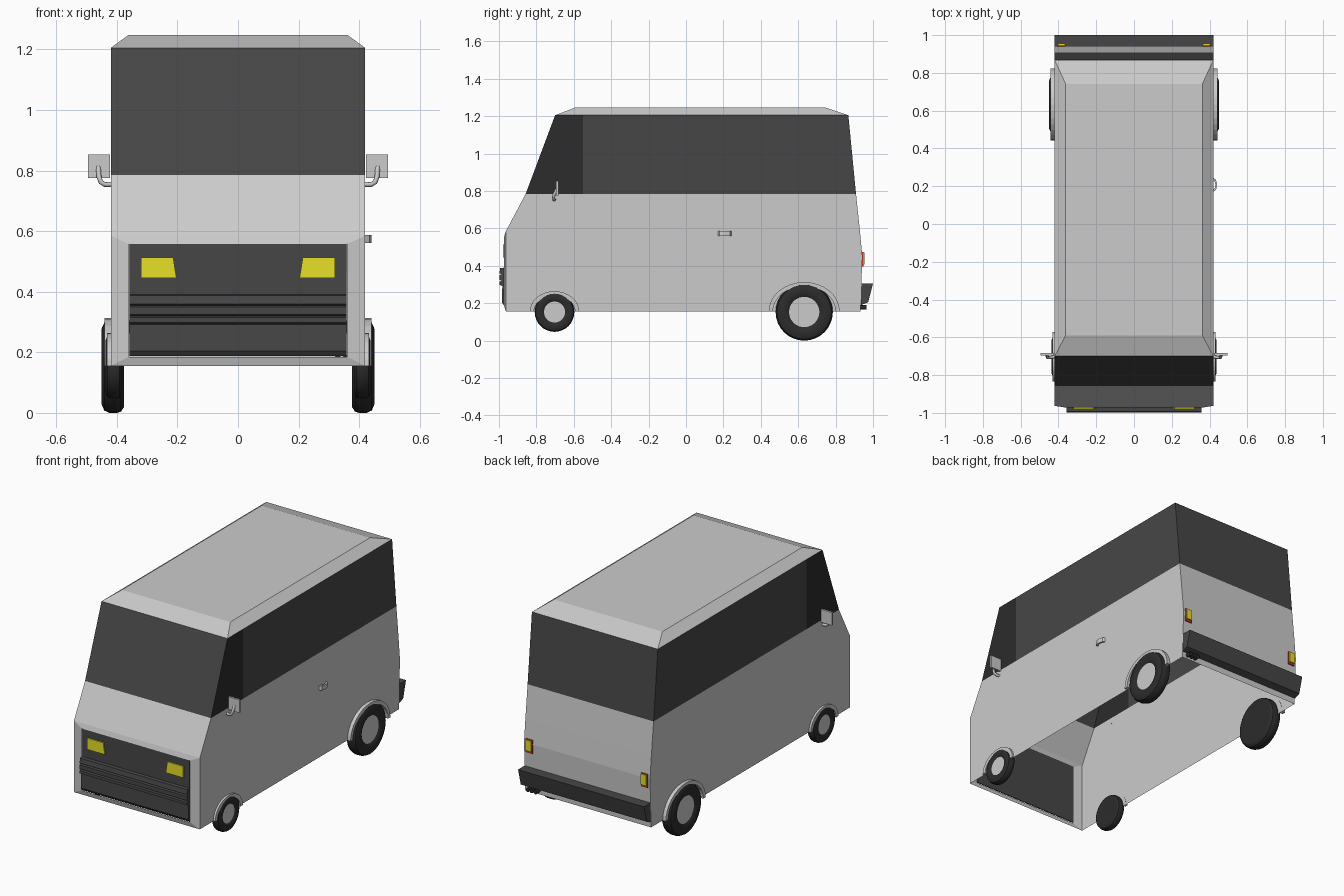
import bpy, bmesh, math
from mathutils import Vector

if "Cube" in bpy.data.objects:
    bpy.data.objects.remove(bpy.data.objects["Cube"])


def material(name, rgb):
    m = bpy.data.materials.new(name)
    m.diffuse_color = (*rgb, 1)
    m.use_nodes = True
    m.node_tree.nodes["Principled BSDF"].inputs["Base Color"].default_value = m.diffuse_color
    return m


GREY = material("grey_paint", (0.8, 0.8, 0.8))
DARK = material("dark_glass", (0.06, 0.062, 0.06))
BLACK = material("black_rubber", (0.025, 0.025, 0.025))
YELLOW = material("yellow_lamp", (0.8, 0.75, 0.02))
RED = material("red_lamp", (0.65, 0.04, 0.02))


def finish(name, bm, mats=(), angle=None):
    bmesh.ops.recalc_face_normals(bm, faces=bm.faces[:])
    me = bpy.data.meshes.new(name)
    bm.to_mesh(me)
    bm.free()
    ob = bpy.data.objects.new(name, me)
    bpy.context.collection.objects.link(ob)
    for m in mats:
        me.materials.append(m)
    if angle:
        bpy.ops.object.select_all(action='DESELECT')
        ob.select_set(True)
        bpy.context.view_layer.objects.active = ob
        bpy.ops.object.shade_smooth_by_angle(angle=math.radians(angle))
    return ob


def prism(name, pts, a, b, axis, mat=None):
    """Extrude a 2D outline from a to b along the given axis."""
    place = {'x': lambda p, t: (t, p[0], p[1]),
             'y': lambda p, t: (p[0], t, p[1]),
             'z': lambda p, t: (p[0], p[1], t)}[axis]
    bm = bmesh.new()
    lo = [bm.verts.new(place(p, a)) for p in pts]
    hi = [bm.verts.new(place(p, b)) for p in pts]
    bm.faces.new(lo)
    bm.faces.new(hi)
    n = len(pts)
    for i in range(n):
        j = (i + 1) % n
        bm.faces.new((lo[i], lo[j], hi[j], hi[i]))
    return finish(name, bm, [mat] if mat else [])


def rect(x0, x1, z0, z1):
    return [(x0, z0), (x1, z0), (x1, z1), (x0, z1)]


def body():
    # open-bottomed shell lofted through levels: z, half width, front y, back y
    levels = [(0.155, 0.42, -0.963, 0.932), (0.45, 0.42, -0.963, 0.943),
              (0.585, 0.42, -0.963, 0.93), (0.785, 0.42, -0.857, 0.909),
              (1.205, 0.42, -0.70, 0.868), (1.247, 0.362, -0.59, 0.742)]
    bm = bmesh.new()
    rings = []
    for z, w, f, b in levels:
        outline = [(-w, f), (w, f), (w, -0.55), (w, b), (-w, b), (-w, -0.55)]
        rings.append([bm.verts.new((x, y, z)) for x, y in outline])
    for k in range(5):
        for i in range(6):
            if i == 0 and k < 2:
                continue
            j = (i + 1) % 6
            f = bm.faces.new((rings[k][i], rings[k][j], rings[k + 1][j], rings[k + 1][i]))
            if k == 3:
                f.material_index = 2 if i in (1, 5) else 1
    bm.faces.new(rings[5])
    # bevelled frame around the front panel
    outer = [rings[0][0], rings[0][1], rings[2][1], rings[2][0]]
    inner = [bm.verts.new((x, -0.972, z)) for x, z in rect(-0.36, 0.36, 0.185, 0.557)]
    for i in range(4):
        j = (i + 1) % 4
        bm.faces.new((outer[i], outer[j], inner[j], inner[i]))
    finish("body_shell", bm, [GREY, DARK, BLACK])


def wheel(name, s, y, z, r, x0, x1):
    w = x1 - x0
    prof = [(0.88, 0), (0.97, 0.12), (1, 0.3), (1, 0.65), (0.95, 0.88),
            (0.82, 1), (0.62, 0.97), (0.53, 0.85)]
    bm = bmesh.new()
    n = 32
    rings = []
    for pr, px in prof:
        rings.append([bm.verts.new((s * (x0 + w * px),
                                    y + r * pr * math.cos(2 * math.pi * i / n),
                                    z + r * pr * math.sin(2 * math.pi * i / n)))
                      for i in range(n)])
    for a, b in zip(rings, rings[1:]):
        for i in range(n):
            j = (i + 1) % n
            bm.faces.new((a[i], a[j], b[j], b[i]))
    bm.faces.new(rings[0])
    bm.faces.new(rings[-1]).material_index = 1
    finish(name, bm, [BLACK, GREY], 30)


def arch(name, s, y, z, ry, rz, x1):
    n, t = 16, 0.022
    arc = [math.pi * i / n for i in range(n + 1)]
    pts = [(y + ry * math.cos(a), z + rz * math.sin(a)) for a in arc]
    pts += [(y + (ry - t) * math.cos(a), z + (rz - t) * math.sin(a)) for a in reversed(arc)]
    prism(name, pts, s * 0.419, s * x1, 'x')


def tube(name, pts, r):
    cu = bpy.data.curves.new(name, 'CURVE')
    cu.dimensions = '3D'
    cu.bevel_depth = r
    cu.bevel_resolution = 2
    cu.use_fill_caps = True
    sp = cu.splines.new('POLY')
    sp.points.add(len(pts) - 1)
    for p, q in zip(sp.points, pts):
        p.co = (*q, 1)
    ob = bpy.data.objects.new(name, cu)
    bpy.context.collection.objects.link(ob)


body()

# front panel with ribbed grille, profile in (y, z)
panel = [(-0.966, 0.557), (-0.972, 0.557), (-0.972, 0.39), (-0.993, 0.388), (-0.998, 0.36),
         (-0.985, 0.355), (-0.998, 0.350), (-0.998, 0.325), (-0.985, 0.320), (-0.998, 0.315),
         (-0.998, 0.298), (-0.982, 0.292), (-0.985, 0.205), (-0.972, 0.187), (-0.966, 0.187)]
prism("front_grille", panel, -0.358, 0.358, 'x', DARK)

# rear bumper
prism("rear_bumper", [(0.936, 0.305), (1.0, 0.305), (0.974, 0.205), (0.936, 0.19)],
      -0.42, 0.42, 'x', DARK)

# exhaust pipes under the right rear corner
for i, x in enumerate((0.33, 0.356, 0.382)):
    bm = bmesh.new()
    bmesh.ops.create_cone(bm, cap_ends=True, segments=12, radius1=0.012, radius2=0.012, depth=0.04)
    for v in bm.verts:
        v.co = Vector((x + v.co.x, 0.944 + v.co.z, 0.178 + v.co.y))
    finish(f"exhaust_pipe_{i + 1}", bm, [BLACK], 30)

# door handle on the right side only
prism("door_handle", [(0.418, 0.17), (0.434, 0.18), (0.44, 0.207), (0.434, 0.235), (0.418, 0.245),
                      (0.418, 0.233), (0.427, 0.226), (0.431, 0.207), (0.427, 0.189), (0.418, 0.182)],
      0.56, 0.587, 'z')

for s, side in ((1, "right"), (-1, "left")):
    # lamps
    prism(f"headlight_{side}", [(s * 0.203, 0.445), (s * 0.32, 0.445), (s * 0.32, 0.513), (s * 0.214, 0.513)],
          -0.979, -0.968, 'y', YELLOW)
    prism(f"tail_light_base_{side}", rect(s * 0.362, s * 0.407, 0.395, 0.475), 0.93, 0.948, 'y', RED)
    prism(f"tail_light_{side}", rect(s * 0.366, s * 0.403, 0.408, 0.472), 0.94, 0.955, 'y', YELLOW)
    # wheels and arches
    wheel(f"front_wheel_{side}", s, -0.703, 0.153, 0.106, 0.385, 0.437)
    wheel(f"rear_wheel_{side}", s, 0.632, 0.153, 0.153, 0.377, 0.45)
    arch(f"front_arch_{side}", s, -0.703, 0.155, 0.132, 0.109, 0.432)
    arch(f"rear_arch_{side}", s, 0.632, 0.155, 0.19, 0.158, 0.441)
    # wing mirrors
    prism(f"mirror_{side}", rect(s * 0.423, s * 0.495, 0.775, 0.853), -0.695, -0.683, 'y')
    tube(f"mirror_arm_{side}", [(s * 0.418, -0.703, 0.754), (s * 0.44, -0.706, 0.754),
                                (s * 0.453, -0.708, 0.762), (s * 0.459, -0.706, 0.78),
                                (s * 0.461, -0.69, 0.812)], 0.008)
